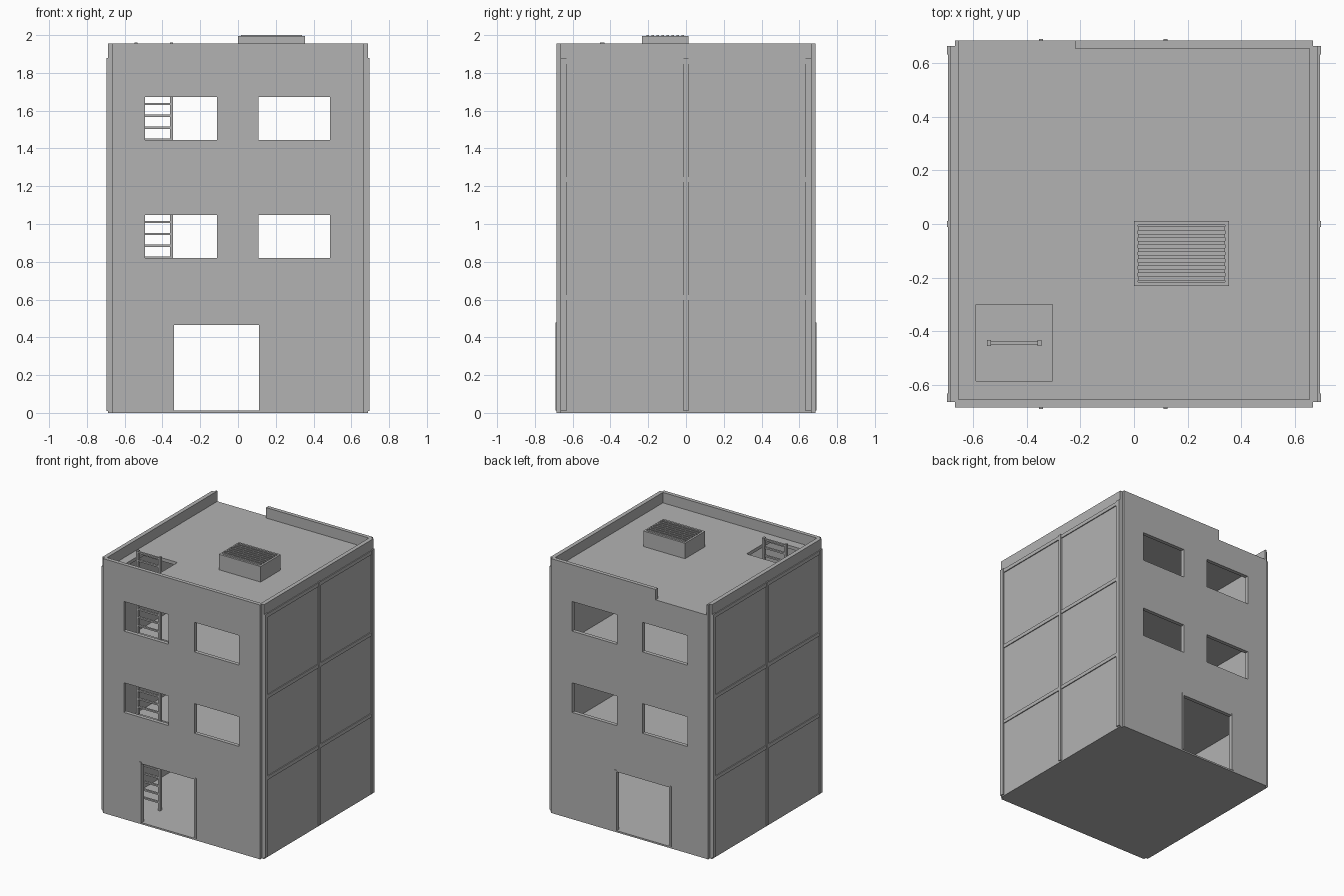
import bpy
import bmesh

cube = bpy.data.objects.get("Cube")
if cube:
    bpy.data.objects.remove(cube, do_unlink=True)

# Single plain concrete colour
concrete = bpy.data.materials.new("concrete_grey")
concrete.use_nodes = True
GREY = (0.448, 0.448, 0.448, 1.0)
concrete.diffuse_color = GREY
concrete.node_tree.nodes["Principled BSDF"].inputs["Base Color"].default_value = GREY


def finish(name, bm):
    """Turn a bmesh into a named, coloured object."""
    bmesh.ops.recalc_face_normals(bm, faces=bm.faces)
    mesh = bpy.data.meshes.new(name)
    bm.to_mesh(mesh)
    bm.free()
    mesh.materials.append(concrete)
    obj = bpy.data.objects.new(name, mesh)
    bpy.context.scene.collection.objects.link(obj)
    return obj


def add_box(bm, x, y, z):
    """Add a box given by its (low, high) range on each axis."""
    verts = bmesh.ops.create_cube(bm, size=1)["verts"]
    for v in verts:
        v.co = [r[0] if c < 0 else r[1] for c, r in zip(v.co, (x, y, z))]
    return verts


def box(name, x, y, z):
    bm = bmesh.new()
    add_box(bm, x, y, z)
    return finish(name, bm)


def cut(obj, x, y, z):
    """Cut a box-shaped opening out of an object."""
    cutter = box("cutter", x, y, z)
    cutter.hide_render = True
    mod = obj.modifiers.new("opening", 'BOOLEAN')
    mod.operation = 'DIFFERENCE'
    mod.solver = 'EXACT'
    mod.object = cutter
    bpy.context.view_layer.objects.active = obj
    bpy.ops.object.modifier_apply(modifier=mod.name)
    bpy.data.objects.remove(cutter, do_unlink=True)


STOREY = 0.625
FLOOR = 0.0125
TOP = 1.955
INNER = 0.655
WALL_X, WALL_Y = 0.687, 0.685
ROOF = 3 * STOREY

# Outer walls: plan outline with notched corners, extruded upward
bm = bmesh.new()
notch = [(0.668, WALL_Y), (0.668, 0.665), (WALL_X, 0.665)]
outline = []
for sx, sy, step in ((1, 1, 1), (1, -1, -1), (-1, -1, 1), (-1, 1, -1)):
    outline += [(sx * px, sy * py) for px, py in notch[::step]]
base = bm.faces.new([bm.verts.new((px, py, 0)) for px, py in outline])
raised = bmesh.ops.extrude_face_region(bm, geom=[base], use_keep_orig=True)
for v in raised["geom"]:
    if isinstance(v, bmesh.types.BMVert):
        v.co.z = TOP
walls = finish("outer_walls", bm)

# Hollow interior, parapet gap, doorways and windows through front and back
cut(walls, (-INNER, INNER), (-INNER, INNER), (FLOOR, 2.2))
cut(walls, (-INNER, -0.22), (0.6, 0.8), (ROOF, 2.2))
cut(walls, (-0.34, 0.11), (-1, 1), (FLOOR, 0.465))
for storey in (1, 2):
    sill = storey * STOREY + 0.195
    for x in ((-0.492, -0.11), (0.108, 0.488)):
        cut(walls, x, (-1, 1), (sill, sill + 0.228))

# Upper floors and roof, each with a ladder hatch
for level, name in enumerate(("first_floor", "second_floor", "roof_slab"), 1):
    z = level * STOREY
    slab = box(name, (-INNER, INNER), (-INNER, INNER), (z - 0.025, z))
    cut(slab, (-0.59, -0.305), (-0.585, -0.30), (z - 0.1, z + 0.1))

# Framing on both side walls: posts and storey rails
for side, s in (("left", 1), ("right", -1)):
    def outward(depth):
        return sorted((s * (WALL_X - 0.005), s * depth))

    bm = bmesh.new()
    for y, half in ((-0.648, 0.016), (0, 0.012), (0.648, 0.016)):
        add_box(bm, outward(0.697), (y - half, y + half), (0.01, 1.88))
    finish(side + "_wall_posts", bm)
    bm = bmesh.new()
    for level in (1, 2, 3):
        z = level * STOREY
        for y in ((-0.632, -0.012), (0.012, 0.632)):
            add_box(bm, outward(0.694), y, (z - 0.028, z))
    finish(side + "_wall_rails", bm)

# Door jambs on front and back
for side, s in (("front", -1), ("back", 1)):
    bm = bmesh.new()
    for x in (-0.3475, 0.1175):
        y = sorted((s * INNER, s * 0.69))
        add_box(bm, (x - 0.0075, x + 0.0075), y, (FLOOR, 0.478))
    finish(side + "_door_jambs", bm)

# Ladder running through every hatch
bm = bmesh.new()
for x in (-0.541, -0.353):
    add_box(bm, (x - 0.008, x + 0.008), (-0.455, -0.432), (FLOOR, 1.96))
for i in range(1, 32):
    z = i * 0.0625 + 0.01
    add_box(bm, (-0.533, -0.361), (-0.451, -0.436), (z - 0.006, z + 0.006))
finish("ladder", bm)

# Roof ventilation unit with a recessed top and slats
unit = box("vent_housing", (0, 0.355), (-0.232, 0.012), (ROOF, 1.994))
cut(unit, (0.015, 0.34), (-0.217, -0.003), (1.965, 2.1))
bm = bmesh.new()
for i in range(8):
    y = -0.203 + i * 0.0266
    add_box(bm, (0.015, 0.34), (y - 0.007, y + 0.007), (1.985, 2.0))
finish("vent_slats", bm)
